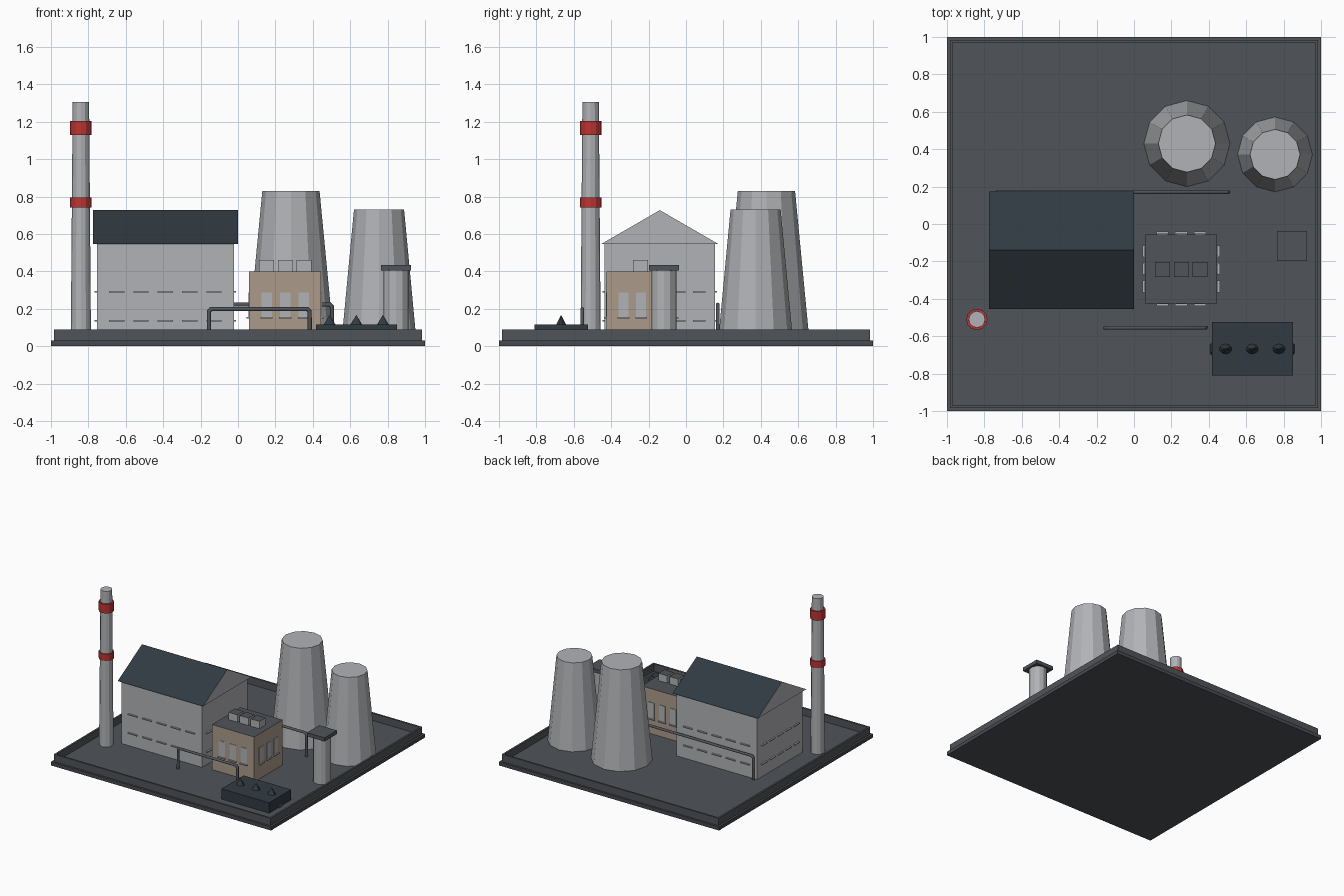
import bpy, bmesh
from mathutils import Vector

if "Cube" in bpy.data.objects:
    bpy.data.objects.remove(bpy.data.objects["Cube"], do_unlink=True)


def material(name, r, g, b):
    m = bpy.data.materials.new(name)
    m.use_nodes = True
    m.diffuse_color = (r, g, b, 1)
    bsdf = next(n for n in m.node_tree.nodes if n.type == 'BSDF_PRINCIPLED')
    bsdf.inputs["Base Color"].default_value = (r, g, b, 1)
    return m


CONCRETE = material("light concrete", .44, .45, .47)
ASPHALT = material("dark grey", .08, .088, .098)
EDGE = material("slab grey", .065, .065, .082)
SLATE = material("blue slate", .031, .043, .055)
TAN = material("tan wall", .41, .33, .26)
RED = material("warning red", .50, .035, .033)

FLOOR = .03


def finish(name, bm, mats, rule=None):
    """Turn a bmesh into an object; rule maps a face to a material slot."""
    bm.normal_update()
    bmesh.ops.recalc_face_normals(bm, faces=bm.faces)
    if rule:
        for f in bm.faces:
            f.material_index = rule(f)
    me = bpy.data.meshes.new(name)
    bm.to_mesh(me)
    bm.free()
    for m in mats:
        me.materials.append(m)
    ob = bpy.data.objects.new(name, me)
    bpy.context.collection.objects.link(ob)
    return ob


def add_box(bm, lo, hi):
    lo, hi = Vector(lo), Vector(hi)
    verts = bmesh.ops.create_cube(bm, size=1)["verts"]
    for v in verts:
        v.co = (lo + hi) / 2 + v.co * (hi - lo)


def box(name, lo, hi, mats, rule=None):
    bm = bmesh.new()
    add_box(bm, lo, hi)
    return finish(name, bm, mats, rule)


def cone(name, x, y, z0, z1, r0, r1, mat, sides=12, squash=1):
    bm = bmesh.new()
    bmesh.ops.create_cone(bm, cap_ends=True, segments=sides,
                          radius1=r0, radius2=r1, depth=z1 - z0)
    for v in bm.verts:
        v.co = (v.co.x + x, v.co.y * squash + y, v.co.z + (z0 + z1) / 2)
    return finish(name, bm, [mat])


def top_is_second(f):
    return 1 if f.normal.z > .5 else 0


def wall_strips(name, lo, hi, count, pitch_x, pitch_y, width, z0, z1, out):
    """Rows of thin plates, repeated on all four walls of a block."""
    bm = bmesh.new()
    cx, cy = (lo[0] + hi[0]) / 2, (lo[1] + hi[1]) / 2
    for i in range(count):
        k = i - (count - 1) / 2
        x, y = cx + k * pitch_x, cy + k * pitch_y
        wx, wy = width / 2, width / 2 * min(1, pitch_y / pitch_x)
        for a, b in ((lo[1] - out, lo[1]), (hi[1], hi[1] + out)):
            add_box(bm, (x - wx, a, z0), (x + wx, b, z1))
        for a, b in ((lo[0] - out, lo[0]), (hi[0], hi[0] + out)):
            add_box(bm, (a, y - wy, z0), (b, y + wy, z1))
    return finish(name, bm, [CONCRETE])


def pipe(name, x0, x1, y, z, r=.012):
    """Pipe run with a leg at each end."""
    cu = bpy.data.curves.new(name, 'CURVE')
    cu.dimensions = '3D'
    cu.bevel_depth = r
    cu.bevel_resolution = 1
    cu.use_fill_caps = True
    c = r
    path = [(x0, FLOOR), (x0, z - c), (x0 + c, z), (x1 - c, z), (x1, z - c), (x1, FLOOR)]
    sp = cu.splines.new('POLY')
    sp.points.add(len(path) - 1)
    for p, (px, pz) in zip(sp.points, path):
        p.co = (px, y, pz, 1)
    cu.materials.append(ASPHALT)
    ob = bpy.data.objects.new(name, cu)
    bpy.context.collection.objects.link(ob)


# Ground slab with a low perimeter wall
box("ground_slab", (-1, -1, 0), (1, 1, FLOOR), [EDGE, ASPHALT],
    lambda f: 1 if abs(f.normal.z) > .5 else 0)
bm = bmesh.new()
O, I, H = .985, .97, .09
for s in (-1, 1):
    a, b = sorted((s * I, s * O))
    add_box(bm, (-O, a, FLOOR), (O, b, H))
    add_box(bm, (a, -I, FLOOR), (b, I, H))
finish("perimeter_wall", bm, [ASPHALT])

# Main hall: walls, gabled roof and window ledges
lo, hi = (-.755, -.435, FLOOR), (-.022, .155, .545)
box("hall_walls", lo, hi, [CONCRETE])
bm = bmesh.new()
ends = [[bm.verts.new((x, y, z)) for y, z in ((-.455, .545), (.175, .545), (-.14, .727))]
        for x in (-.775, 0)]
bm.faces.new(ends[0])
bm.faces.new(ends[1])
for i in range(3):
    j = (i + 1) % 3
    bm.faces.new((ends[0][i], ends[0][j], ends[1][j], ends[1][i]))
finish("hall_roof", bm, [CONCRETE, SLATE], top_is_second)
for row, z in (("lower", .132), ("upper", .286)):
    wall_strips(row + "_hall_ledges", lo, hi, 5, .13, .105, .082, z, z + .008, .012)

# Office block with windows, sills and roof vents
lo, hi = (.06, -.425, FLOOR), (.445, -.055, .40)
box("office_block", lo, hi, [TAN, ASPHALT], top_is_second)
wall_strips("office_windows", lo, hi, 3, .1, .0945, .056, .155, .288, .004)
wall_strips("office_sills", lo, hi, 3, .1, .0945, .066, .149, .157, .014)
for i in range(3):
    x = .253 + (i - 1) * .1
    box(f"roof_vent_{i + 1}", (x - .04, -.283, .40), (x + .04, -.203, .46),
        [CONCRETE, ASPHALT], top_is_second)

# Chimney with warning bands
cone("chimney", -.84, -.51, FLOOR, 1.305, .054, .044, CONCRETE)
for name, z0, z1 in (("lower_band", .74, .795), ("upper_band", 1.13, 1.205)):
    cone(name, -.84, -.51, z0, z1, .057, .057, RED)

# Cooling towers
cone("large_cooling_tower", .283, .43, FLOOR, .83, .23, .153, CONCRETE)
cone("small_cooling_tower", .754, .372, FLOOR, .73, .2, .134, CONCRETE)

# Silo with a square cap
cone("silo", .845, -.118, FLOOR, .405, .067, .067, CONCRETE)
box("silo_cap", (.765, -.198, .405), (.925, -.038, .435), [ASPHALT])

# Fuel bunker with heaps poking through
box("fuel_bunker", (.418, -.81, FLOOR), (.85, -.525, .115), [SLATE])
for i in range(3):
    cone(f"fuel_heap_{i + 1}", .49 + i * .1425, -.668, FLOOR, .167, .088, 0, SLATE, 10, .8)

# Pipe runs
pipe("front_pipe", -.155, .383, -.555, .198)
pipe("back_pipe", -.73, .503, .17, .222)
